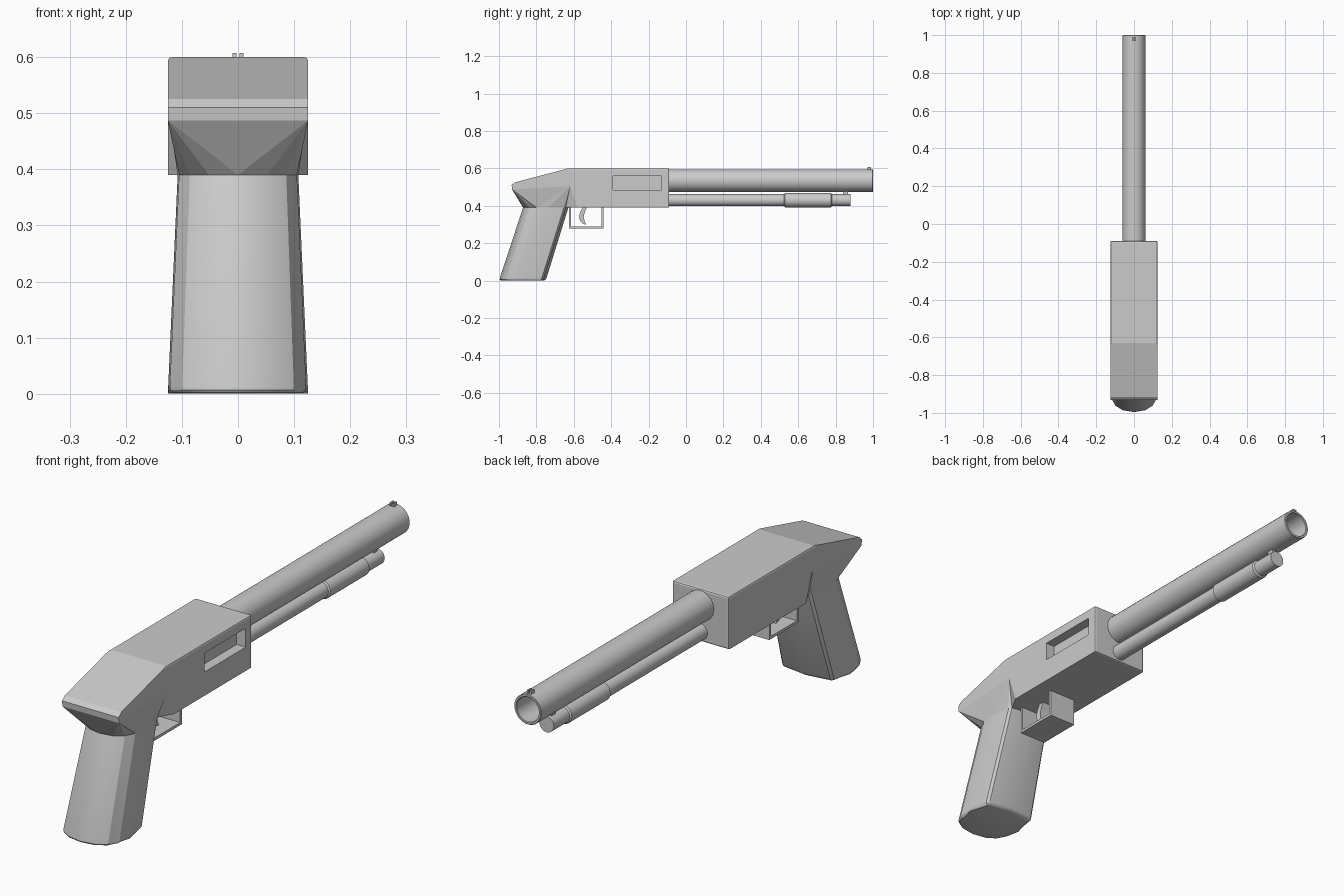
import bpy, bmesh, math
from mathutils import Vector

if "Cube" in bpy.data.objects:
    bpy.data.objects.remove(bpy.data.objects["Cube"])


def finish(name, bm, smooth=None):
    bmesh.ops.recalc_face_normals(bm, faces=bm.faces)
    me = bpy.data.meshes.new(name)
    bm.to_mesh(me)
    bm.free()
    ob = bpy.data.objects.new(name, me)
    bpy.context.collection.objects.link(ob)
    if smooth:
        bpy.ops.object.select_all(action='DESELECT')
        ob.select_set(True)
        bpy.context.view_layer.objects.active = ob
        bpy.ops.object.shade_smooth_by_angle(angle=math.radians(smooth))
    return ob


def box(name, x0, x1, y0, y1, z0, z1):
    bm = bmesh.new()
    bmesh.ops.create_cube(bm, size=1)
    for v in bm.verts:
        v.co = Vector(((x0 + x1) / 2 + v.co.x * (x1 - x0),
                       (y0 + y1) / 2 + v.co.y * (y1 - y0),
                       (z0 + z1) / 2 + v.co.z * (z1 - z0)))
    return finish(name, bm)


def lathe_y(name, z, profile, n=32):
    """Revolve (radius, y) points about the y axis at height z."""
    bm = bmesh.new()
    rings = []
    for r, y in profile:
        rings.append([bm.verts.new((r * math.cos(2 * math.pi * i / n), y,
                                    z + r * math.sin(2 * math.pi * i / n))) for i in range(n)])
    for a, b in zip(rings, rings[1:]):
        for i in range(n):
            j = (i + 1) % n
            bm.faces.new((a[i], a[j], b[j], b[i]))
    bm.faces.new(rings[0])
    bm.faces.new(rings[-1])
    return finish(name, bm, 35)


def extrude_x(name, outline, half, smooth=None):
    """Extrude a (y, z) outline symmetrically along x."""
    bm = bmesh.new()
    l, r = [[bm.verts.new((s * half, y, z)) for y, z in outline] for s in (-1, 1)]
    bm.faces.new(l)
    bm.faces.new(r[::-1])
    for i in range(len(l)):
        j = (i + 1) % len(l)
        bm.faces.new((l[i], l[j], r[j], r[i]))
    return finish(name, bm, smooth)


# Grip half section at the base, rear centre round to front centre
HALF = [(0, -1.0), (0.06, -0.99), (0.10, -0.965), (0.122, -0.925),
        (0.125, -0.86), (0.115, -0.775), (0.105, -0.765), (0, -0.75)]
ZT = 0.39
TOP = [(x * 0.86, -0.75 + (y + 0.875) * 0.97) for x, y in HALF]


def ring(bm, half, z):
    right = [bm.verts.new((x, y, z)) for x, y in half]
    left = [right[0]] + [bm.verts.new((-x, y, z)) for x, y in half[1:-1]] + [right[-1]]
    return right, left


# Grip with rounded base
bm = bmesh.new()
loops = [r + l[-2:0:-1] for r, l in (ring(bm, HALF, 0), ring(bm, TOP, ZT))]
base = bm.faces.new(loops[0])
bm.faces.new(loops[1])
n = len(loops[0])
for i in range(n):
    j = (i + 1) % n
    bm.faces.new((loops[0][i], loops[0][j], loops[1][j], loops[1][i]))
bmesh.ops.bevel(bm, geom=list(base.edges), offset=0.014, segments=3, profile=0.5, affect='EDGES')
finish("grip", bm, 25)

# Receiver: boxy body whose tail facets blend into the grip outline
W = 0.125
SIDE = [(-0.09, ZT), (-0.09, 0.6), (-0.63, 0.6), (-0.915, 0.525),
        (-0.932, 0.51), (-0.93, 0.487), (-0.62, 0.505), (-0.58, ZT)]
bm = bmesh.new()
R, L = [[bm.verts.new((s * W, y, z)) for y, z in SIDE] for s in (1, -1)]
rr, rl = ring(bm, TOP, ZT)
for i in (0, 1, 2, 3, 4, 7):
    j = (i + 1) % 8
    bm.faces.new((R[i], R[j], L[j], L[i]))
bm.faces.new((R[5], L[5], rr[0]))
for S, r in ((R, rr), (L, rl)):
    bm.faces.new(S)
    for i in range(6):
        bm.faces.new((S[5 if i < 3 else 6], r[i], r[i + 1])) if i < 6 else None
    bm.faces.new((S[5], S[6], r[3]))
    bm.faces.new((S[6], S[7], r[6]))
bm.faces.new((R[7], L[7], rl[6], rr[7], rr[6]))
bm.faces.new(rr + rl[-2:0:-1])
soft = []
for a, b in ((R[0], R[1]), (L[0], L[1]), (R[0], L[0]), (R[1], L[1]),
             (R[1], R[2]), (L[1], L[2])):
    soft.append(bm.edges.get((a, b)))
bmesh.ops.bevel(bm, geom=soft, offset=0.007, segments=2, profile=0.5, affect='EDGES')
receiver = finish("receiver", bm)

# Ejection port cut in the right side
cutter = box("port_cutter", 0.085, 0.2, -0.39, -0.13, 0.485, 0.56)
cutter.hide_render = True
cutter.hide_viewport = True
mod = receiver.modifiers.new("port", 'BOOLEAN')
mod.operation = 'DIFFERENCE'
mod.solver = 'EXACT'
mod.object = cutter

# Hollow barrel
lathe_y("barrel", 0.534, [(0.06, -0.1), (0.06, 0.998), (0.058, 1.0), (0.051, 1.0),
                          (0.049, 0.998), (0.049, -0.05)])

# Magazine tube with thicker sleeve, and its lug under the barrel
lathe_y("magazine_tube", 0.43, [(0.032, -0.1), (0.032, 0.525), (0.038, 0.53), (0.038, 0.775),
                                (0.032, 0.78), (0.032, 0.88)])
box("barrel_lug", -0.012, 0.012, 0.84, 0.865, 0.455, 0.48)

# Twin bead front sight
for s in (-1, 1):
    box("front_sight", s * 0.006 - 0.0035, s * 0.006 + 0.0035, 0.97, 0.99, 0.588, 0.607)

# Trigger guard: bent flat strap
t = 0.011
extrude_x("trigger_guard", [(-0.625, 0.395), (-0.625, 0.278), (-0.44, 0.278), (-0.44, 0.395),
                            (-0.44 - t, 0.395), (-0.44 - t, 0.278 + t),
                            (-0.625 + t, 0.278 + t), (-0.625 + t, 0.395)], 0.06)

# Curved trigger
extrude_x("trigger", [(-0.55, 0.395), (-0.567, 0.365), (-0.572, 0.34), (-0.565, 0.318),
                      (-0.55, 0.303), (-0.533, 0.299), (-0.543, 0.32), (-0.547, 0.345),
                      (-0.54, 0.37), (-0.528, 0.395)], 0.025, 35)
